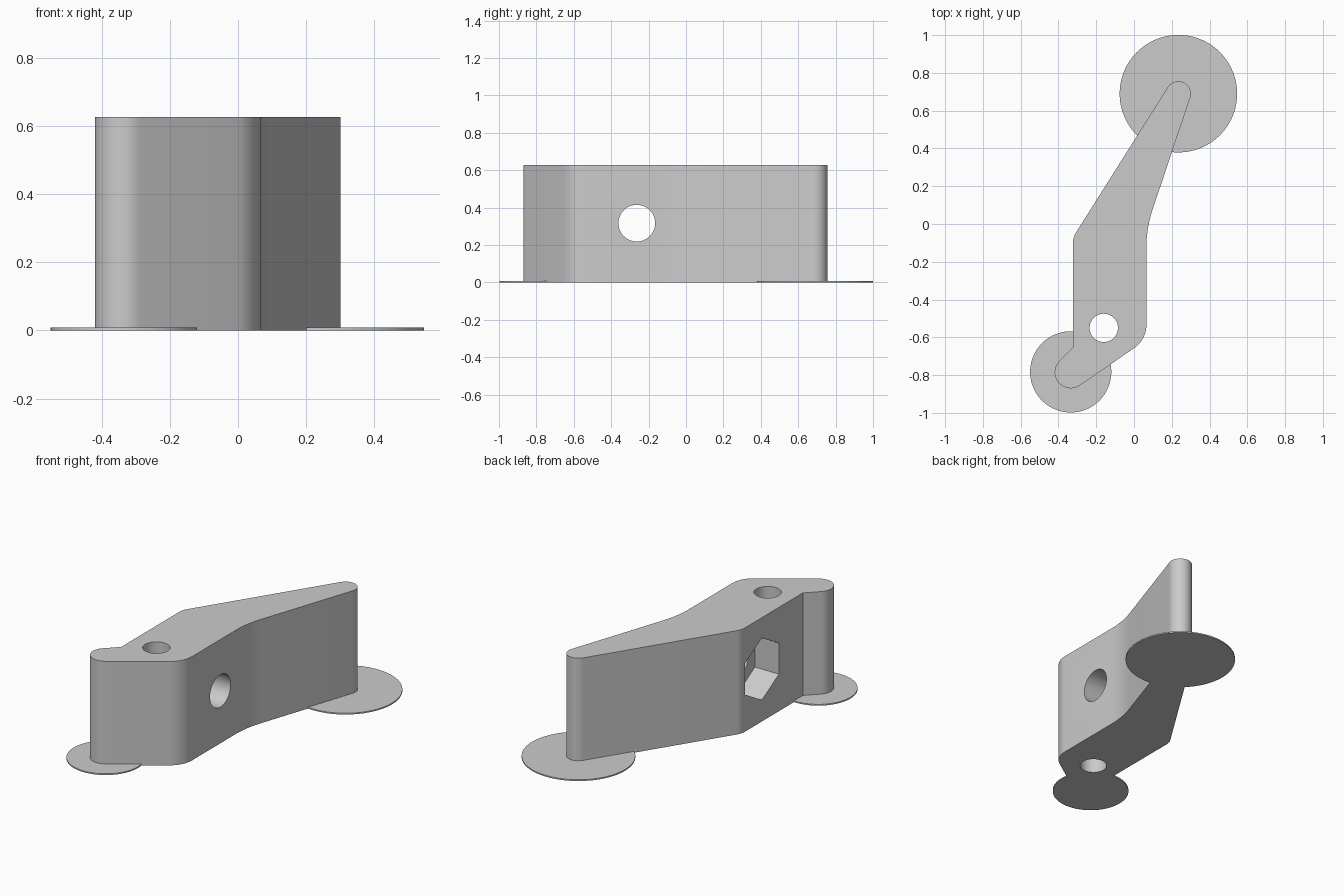
import bpy, bmesh, math
from mathutils import Vector, Matrix

cube = bpy.data.objects.get("Cube")
if cube:
    bpy.data.objects.remove(cube, do_unlink=True)

HEIGHT = 0.627
grey = bpy.data.materials.new("light grey")
grey.use_nodes = True
grey.diffuse_color = (0.6, 0.6, 0.6, 1)
grey.node_tree.nodes["Principled BSDF"].inputs["Base Color"].default_value = (0.6, 0.6, 0.6, 1)


def make_object(name, bm):
    bmesh.ops.recalc_face_normals(bm, faces=bm.faces)
    mesh = bpy.data.meshes.new(name)
    bm.to_mesh(mesh)
    bm.free()
    mesh.materials.append(grey)
    obj = bpy.data.objects.new(name, mesh)
    bpy.context.collection.objects.link(obj)
    return obj


def cylinder(name, centre, radius, depth, sides=64, axis="Z"):
    bm = bmesh.new()
    bmesh.ops.create_cone(bm, cap_ends=True, segments=sides, radius1=radius, radius2=radius, depth=depth)
    if axis == "X":
        # Turn a vertex towards y so a hexagon has level top and bottom flats
        bmesh.ops.rotate(bm, verts=bm.verts, matrix=Matrix.Rotation(math.pi / 2, 3, "Y")
                         @ Matrix.Rotation(math.pi / 2, 3, "Z"))
    bmesh.ops.translate(bm, verts=bm.verts, vec=centre)
    return make_object(name, bm)


def arc(centre, radius, start, end, steps=20):
    angles = [math.radians(start + (end - start) * i / steps) for i in range(steps + 1)]
    return [Vector((centre[0] + radius * math.cos(a), centre[1] + radius * math.sin(a))) for a in angles]


def fillet(before, corner, after, radius, steps=12):
    """Points of an arc tangent to both lines meeting at the corner."""
    p = Vector(corner)
    u, v = (Vector(before) - p).normalized(), (Vector(after) - p).normalized()
    half = u.angle(v) / 2
    centre = p + (u + v).normalized() * radius / math.sin(half)
    a, b = p + u * radius / math.tan(half) - centre, p + v * radius / math.tan(half) - centre
    sweep = math.pi - 2 * half
    return [centre + (a * math.sin((1 - t) * sweep) + b * math.sin(t * sweep)) / math.sin(sweep)
            for t in [i / steps for i in range(steps + 1)]]


# Bent body outline, counter-clockwise
tip = arc((0.235, 0.69), 0.066, -18.7, 148)
foot = arc((-0.335, -0.785), 0.085, 135, 304.5)
heel, inner_bend, outer_bend = (0.066, -0.612), (0.066, -0.02), (-0.323, -0.07)
notch = Vector((-0.323, -0.653))
outline = (foot + fillet(foot[-1], heel, inner_bend, 0.15)
           + fillet(heel, inner_bend, tip[0], 0.61)
           + tip + fillet(tip[-1], outer_bend, notch, 0.1) + [notch])

bm = bmesh.new()
base = bm.faces.new([bm.verts.new((p.x, p.y, 0)) for p in outline])
top = bmesh.ops.extrude_face_region(bm, geom=[base], use_keep_orig=True)
bmesh.ops.translate(bm, verts=[g for g in top["geom"] if isinstance(g, bmesh.types.BMVert)], vec=(0, 0, HEIGHT))
body = make_object("bent_body", bm)

# Vertical hole, cross hole and hexagonal nut pocket
cutters = [
    cylinder("vertical_hole", (-0.16, -0.55, HEIGHT / 2), 0.075, 1),
    cylinder("cross_hole", (-0.1, -0.263, 0.317), 0.098, 1, axis="X"),
    cylinder("nut_pocket", (-0.323, -0.263, 0.317), 0.187, 0.32, sides=6, axis="X"),
]
bpy.context.view_layer.objects.active = body
for cutter in cutters:
    cutter.hide_render = True
    mod = body.modifiers.new(cutter.name, "BOOLEAN")
    mod.operation = "DIFFERENCE"
    mod.solver = "EXACT"
    mod.object = cutter
    bpy.ops.object.modifier_apply(modifier=mod.name)
    bpy.data.objects.remove(cutter, do_unlink=True)

# Thin round pads under both ends
pads = [
    cylinder("back_pad", (0.235, 0.69, 0.004), 0.311, 0.008, sides=96),
    cylinder("front_pad", (-0.335, -0.783, 0.004), 0.215, 0.008, sides=96),
]

bpy.ops.object.select_all(action="DESELECT")
for obj in [body] + pads:
    obj.select_set(True)
bpy.ops.object.shade_smooth_by_angle(angle=math.radians(30))
